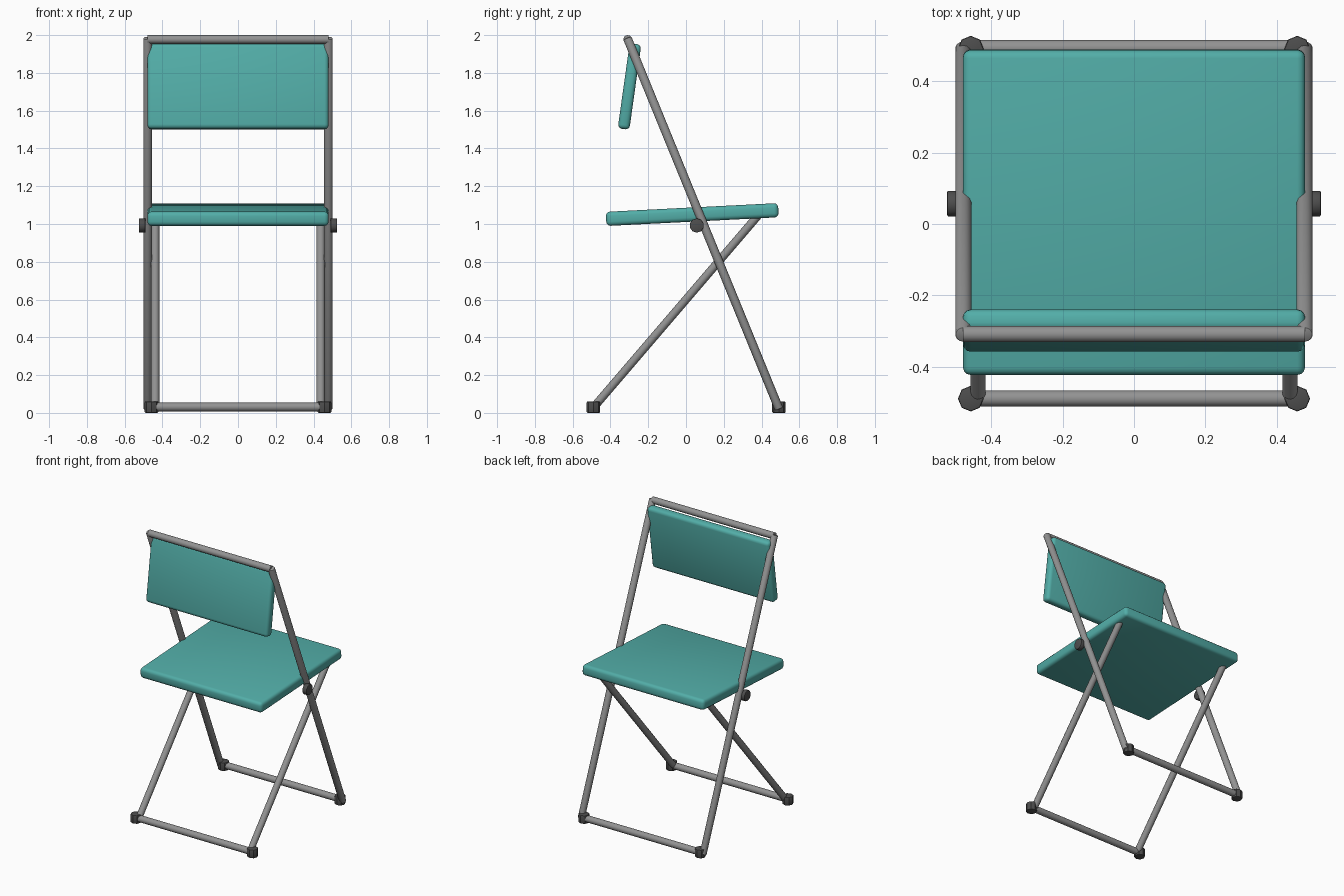
import bpy, math
from mathutils import Vector

if "Cube" in bpy.data.objects:
    bpy.data.objects.remove(bpy.data.objects["Cube"])


def material(name, rgb):
    m = bpy.data.materials.new(name)
    m.diffuse_color = (*rgb, 1)
    m.use_nodes = True
    m.node_tree.nodes["Principled BSDF"].inputs["Base Color"].default_value = m.diffuse_color
    return m


teal = material("teal panel", (0.085, 0.42, 0.39))
steel = material("grey steel", (0.29, 0.29, 0.29))
dark = material("dark rubber", (0.075, 0.075, 0.075))


def finish(ob, name, mat, bevel=0, segs=3):
    ob.name = name
    ob.data.materials.append(mat)
    if bevel:
        b = ob.modifiers.new("bevel", 'BEVEL')
        b.width, b.segments = bevel, segs
        b.limit_method = 'ANGLE'
        b.angle_limit = math.radians(60)
        bpy.context.view_layer.objects.active = ob
        bpy.ops.object.modifier_apply(modifier="bevel")
    bpy.ops.object.shade_smooth_by_angle(angle=math.radians(35))
    return ob


def tube(name, a, b, r, mat=steel, sides=14, bevel=0):
    a, b = Vector(a), Vector(b)
    d = b - a
    bpy.ops.mesh.primitive_cylinder_add(
        vertices=sides, radius=r, depth=d.length, location=(a + b) / 2,
        rotation=d.to_track_quat('Z', 'Y').to_euler())
    return finish(bpy.context.object, name, mat, bevel, 2)


def panel(name, size, loc, tilt, bevel):
    bpy.ops.mesh.primitive_cube_add(size=1, location=loc)
    ob = bpy.context.object
    ob.scale = size
    bpy.ops.object.transform_apply(location=False, rotation=False, scale=True)
    ob.rotation_euler.x = math.radians(tilt)
    return finish(ob, name, teal, bevel)


# seat and backrest panels
panel("seat", (0.96, 0.913, 0.075), (0, 0.033, 1.05), 2.9, 0.022)
panel("backrest", (0.96, 0.062, 0.455), (0, -0.299, 1.728), -8, 0.022)

# frame sides, feet and pivots, mirrored left and right
for s, side in ((-1, "left"), (1, "right")):
    tube(side + "_long_leg", (s * 0.479, 0.493, 0.02), (s * 0.479, -0.311, 1.985), 0.023, bevel=0.006)
    tube(side + "_front_leg", (s * 0.438, -0.493, 0.025), (s * 0.438, 0.39, 1.055), 0.022)
    for y, end in ((-0.49, "front"), (0.492, "rear")):
        tube(f"{side}_{end}_foot", (s * 0.458, y, 0), (s * 0.458, y, 0.06), 0.036, dark, 8, 0.005)
    tube(side + "_pivot_knob", (s * 0.49, 0.057, 0.992), (s * 0.524, 0.057, 0.992), 0.038, dark, 10, 0.004)

# cross bars
tube("top_bar", (-0.48, -0.309, 1.977), (0.48, -0.309, 1.977), 0.023)
tube("front_floor_bar", (-0.46, -0.49, 0.031), (0.46, -0.49, 0.031), 0.023)
tube("rear_floor_bar", (-0.46, 0.494, 0.031), (0.46, 0.494, 0.031), 0.023)
